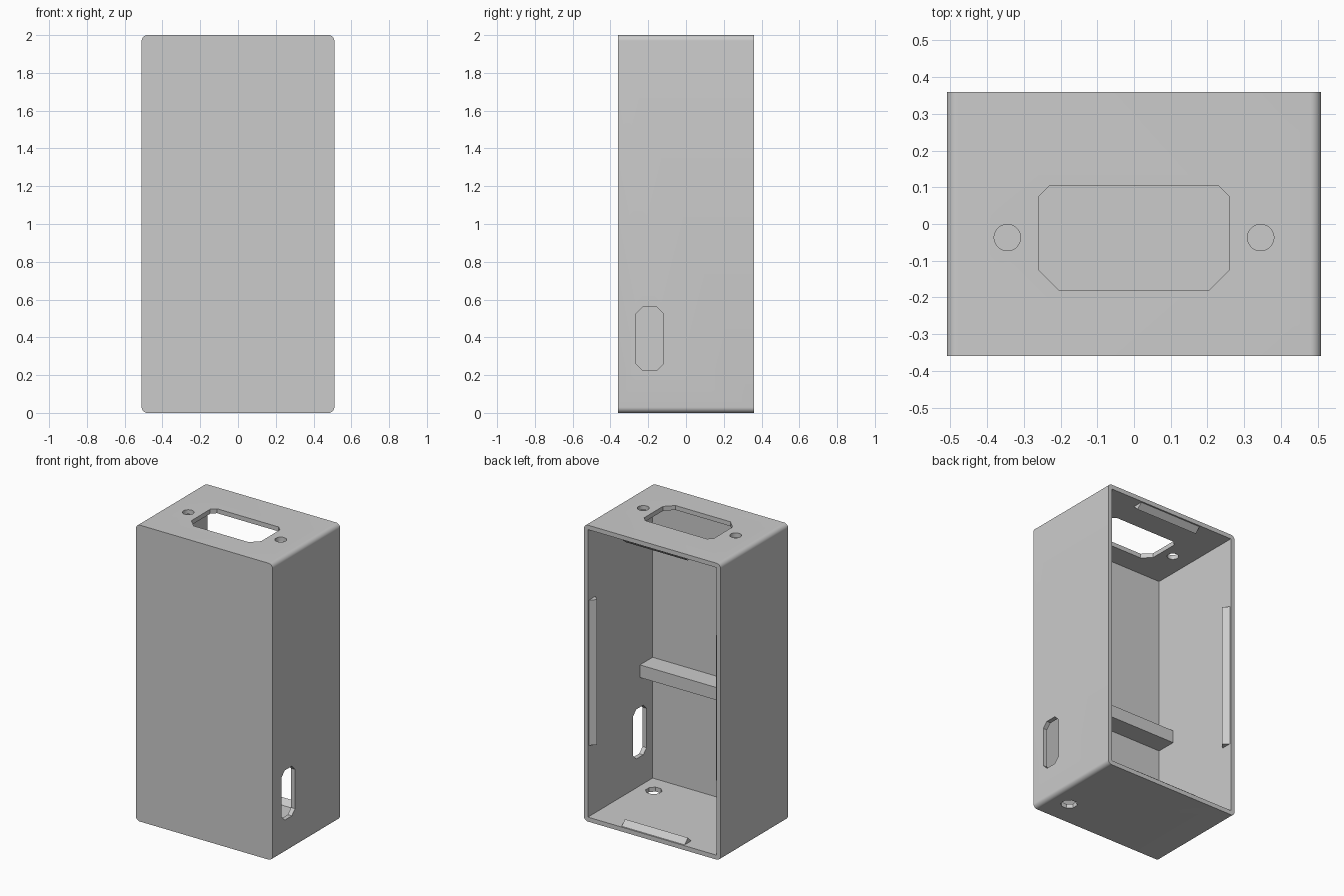
import bpy
import bmesh
import math
from mathutils import Matrix, Vector

if "Cube" in bpy.data.objects:
    bpy.data.objects.remove(bpy.data.objects["Cube"], do_unlink=True)

W, D, H = 0.51, 0.36, 2.0      # half width, half depth, height
T = 0.03                       # wall thickness
R = 0.03                       # outer corner radius

grey = bpy.data.materials.new("plain_grey")
grey.use_nodes = True
grey.diffuse_color = (0.6, 0.6, 0.6, 1)
grey.node_tree.nodes["Principled BSDF"].inputs["Base Color"].default_value = grey.diffuse_color


def prism(name, points, axis, start, end):
    """Extrude a closed outline along an axis; points are the other two axes in order."""
    bm = bmesh.new()

    def place(a, b):
        co = [a, b]
        co.insert(axis, start)
        return bm.verts.new(co)

    face = bm.faces.new([place(a, b) for a, b in points])
    extruded = bmesh.ops.extrude_face_region(bm, geom=[face])["geom"]
    shift = Vector((0, 0, 0))
    shift[axis] = end - start
    bmesh.ops.translate(bm, vec=shift, verts=[g for g in extruded if isinstance(g, bmesh.types.BMVert)])
    bmesh.ops.recalc_face_normals(bm, faces=bm.faces)
    mesh = bpy.data.meshes.new(name)
    bm.to_mesh(mesh)
    bm.free()
    mesh.materials.append(grey)
    obj = bpy.data.objects.new(name, mesh)
    bpy.context.collection.objects.link(obj)
    return obj


def rect(a0, a1, b0, b1, low=0.0, high=0.0):
    """Rectangle with chamfers on its low-b and high-b corners."""
    pts = [(a0 + low, b0), (a1 - low, b0), (a1, b0 + low), (a1, b1 - high),
           (a1 - high, b1), (a0 + high, b1), (a0, b1 - high), (a0, b0 + low)]
    return list(dict.fromkeys(pts))


def circle(a, b, r, n):
    turn = math.tau / n
    return [(a + r * math.cos((i + 0.5) * turn), b + r * math.sin((i + 0.5) * turn)) for i in range(n)]


def rounded(a, b0, b1, r, steps=8):
    pts = []
    for k, (sa, cb) in enumerate([(1, b1 - r), (-1, b1 - r), (-1, b0 + r), (1, b0 + r)]):
        for i in range(steps + 1):
            t = (k + i / steps) * math.pi / 2
            pts.append((sa * (a - r) + r * math.cos(t), cb + r * math.sin(t)))
    return pts


# Case shell with rounded long edges
case = prism("case_shell", rounded(W, 0, H, R), 1, -D, D)

# Cutters: open back, connector window, screw holes, side slot, floor hole
cutters = [
    prism("cavity_cutter", rect(T - W, W - T, T, H - T), 1, T - D, D + 0.1),
    prism("window_cutter", rect(-0.26, 0.26, -0.18, 0.105, 0.055, 0.03), 2, H - 0.1, H + 0.1),
    prism("side_slot_cutter", rect(-0.265, -0.12, 0.225, 0.56, 0.035, 0.035), 0, W - 0.1, W + 0.1),
    prism("floor_hole_cutter", circle(0.37, -0.185, 0.052, 8), 2, -0.1, 0.1),
]
for side in (-1, 1):
    cutters.append(prism("screw_hole_cutter", circle(side * 0.345, -0.037, 0.036, 32), 2, H - 0.1, H + 0.1))

for cutter in cutters:
    cutter.hide_render = True
    mod = case.modifiers.new(cutter.name, "BOOLEAN")
    mod.operation = "DIFFERENCE"
    mod.solver = "EXACT"
    mod.object = cutter
bpy.context.view_layer.objects.active = case
case.select_set(True)
for mod in list(case.modifiers):
    bpy.ops.object.modifier_apply(modifier=mod.name)
for cutter in cutters:
    bpy.data.objects.remove(cutter, do_unlink=True)
bpy.ops.object.select_all(action="DESELECT")
case.select_set(True)
bpy.ops.object.shade_smooth_by_angle(angle=math.radians(30))

# Support bar across the inside of the front wall
prism("support_bar", rect(T - D, -0.195, 0.76, 0.845), 0, T - W, W - T)

# Snap ridges just inside the open rim
RIM, RIDGE = 0.35, 0.035
for name, inner, sign in (("left", W - T, -1), ("right", T - W, 1)):
    outline = [(inner, RIM), (inner + sign * RIDGE, RIM - RIDGE), (inner, RIM - 2 * RIDGE)]
    prism(name + "_snap_ridge", outline, 2, 0.51, 1.49)
for name, inner, sign in (("floor", T, 1), ("top", H - T, -1)):
    outline = [(RIM, inner), (RIM - RIDGE, inner + sign * RIDGE), (RIM - 2 * RIDGE, inner)]
    prism(name + "_snap_ridge", outline, 0, -0.235, 0.235)
